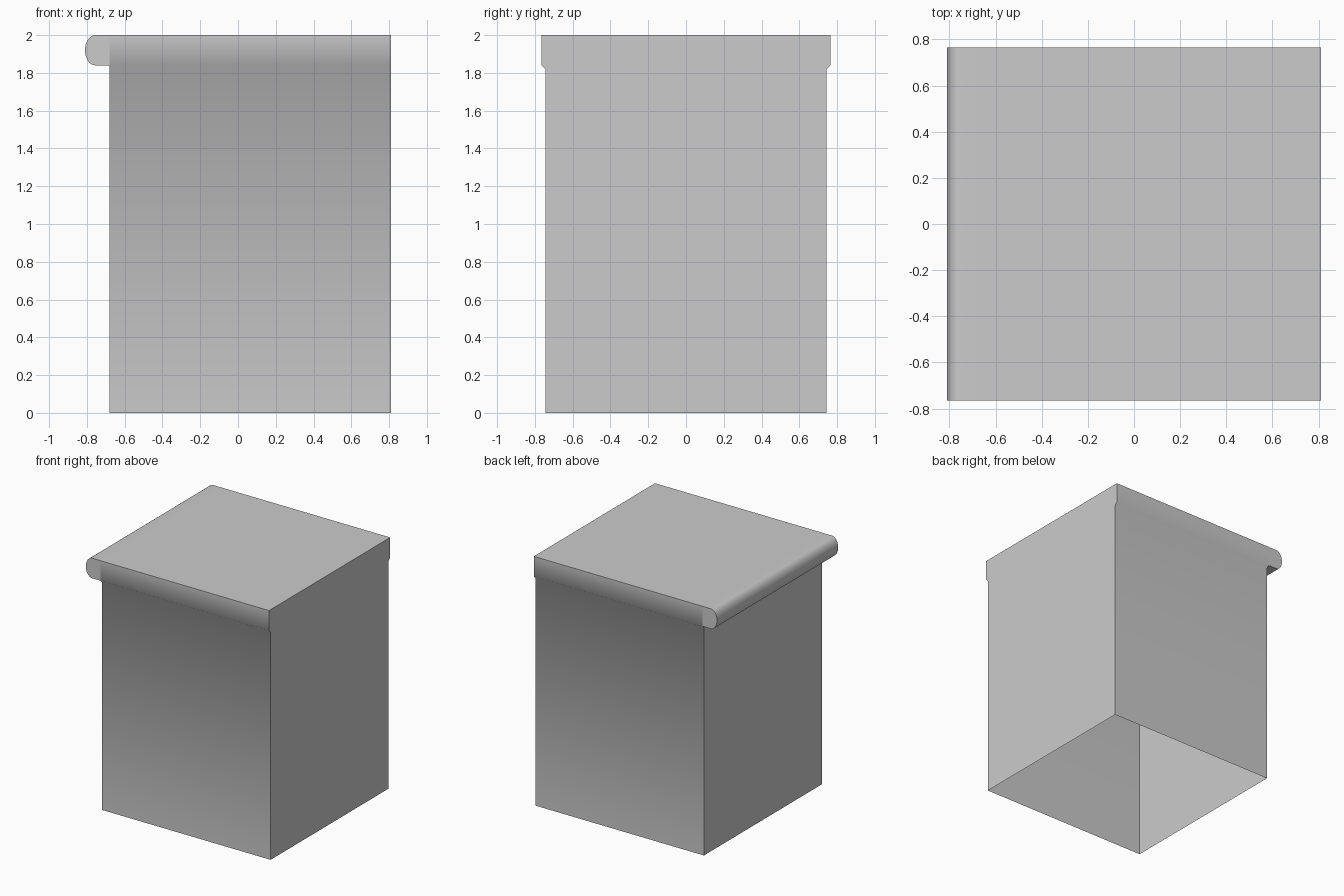
import bpy, bmesh, math

cube = bpy.data.objects.get("Cube")
if cube:
    bpy.data.objects.remove(cube)

mat = bpy.data.materials.new("plain grey")
mat.use_nodes = True
GREY = (0.6, 0.6, 0.6, 1)
mat.diffuse_color = GREY
mat.node_tree.nodes["Principled BSDF"].inputs["Base Color"].default_value = GREY

LEFT, RIGHT = -0.68, 0.81      # cabinet ends in x
BODY, TOP_Y = 0.745, 0.765     # half depths of cabinet and worktop
UNDER, TOP = 1.84, 2.0         # worktop heights
NOSE, RADIUS = -0.755, 0.055   # rounded edge start and reach


def sweep(name, start, end, cap_start, cap_end):
    """Skin an open strip between two matching outlines, with optional end caps."""
    bm = bmesh.new()
    a = [bm.verts.new(p) for p in start]
    b = [bm.verts.new(p) for p in end]
    for i in range(len(a) - 1):
        bm.faces.new((a[i], a[i + 1], b[i + 1], b[i]))
    for ring, keep in ((a, cap_start), (b, cap_end)):
        bm.faces.new([v for v in ring if keep(v.co)])
    bmesh.ops.recalc_face_normals(bm, faces=bm.faces[:])
    # Open shell: make sure the skin faces outward
    bm.faces.ensure_lookup_table()
    top = max(bm.faces, key=lambda f: f.calc_center_median().z)
    if top.normal.z < 0:
        bmesh.ops.reverse_faces(bm, faces=bm.faces[:])
    mesh = bpy.data.meshes.new(name)
    bm.to_mesh(mesh)
    bm.free()
    mesh.materials.append(mat)
    obj = bpy.data.objects.new(name, mesh)
    bpy.context.collection.objects.link(obj)
    bpy.ops.object.select_all(action="DESELECT")
    obj.select_set(True)
    bpy.context.view_layer.objects.active = obj
    bpy.ops.object.shade_smooth_by_angle(angle=math.radians(60))
    return obj


# Cabinet shell with the worktop lip, open underneath
half = [(BODY, 0), (BODY, UNDER - 0.02), (TOP_Y, UNDER), (TOP_Y, TOP)]
outline = [(-y, z) for y, z in half] + half[::-1]
sweep("cabinet_shell",
      [(LEFT, y, z) for y, z in outline],
      [(RIGHT, y, z) for y, z in outline],
      lambda co: co.z < UNDER + 0.01,
      lambda co: True)

# Rounded overhanging edge of the worktop
mid, rise, steps = (TOP + UNDER) / 2, (TOP - UNDER) / 2, 16
arc = [(NOSE - RADIUS * math.sin(math.pi * i / steps),
        mid + rise * math.cos(math.pi * i / steps)) for i in range(steps + 1)]
edge = [(LEFT, TOP)] + arc + [(LEFT, UNDER)]
sweep("worktop_rounded_edge",
      [(x, -TOP_Y, z) for x, z in edge],
      [(x, TOP_Y, z) for x, z in edge],
      lambda co: True,
      lambda co: True)
